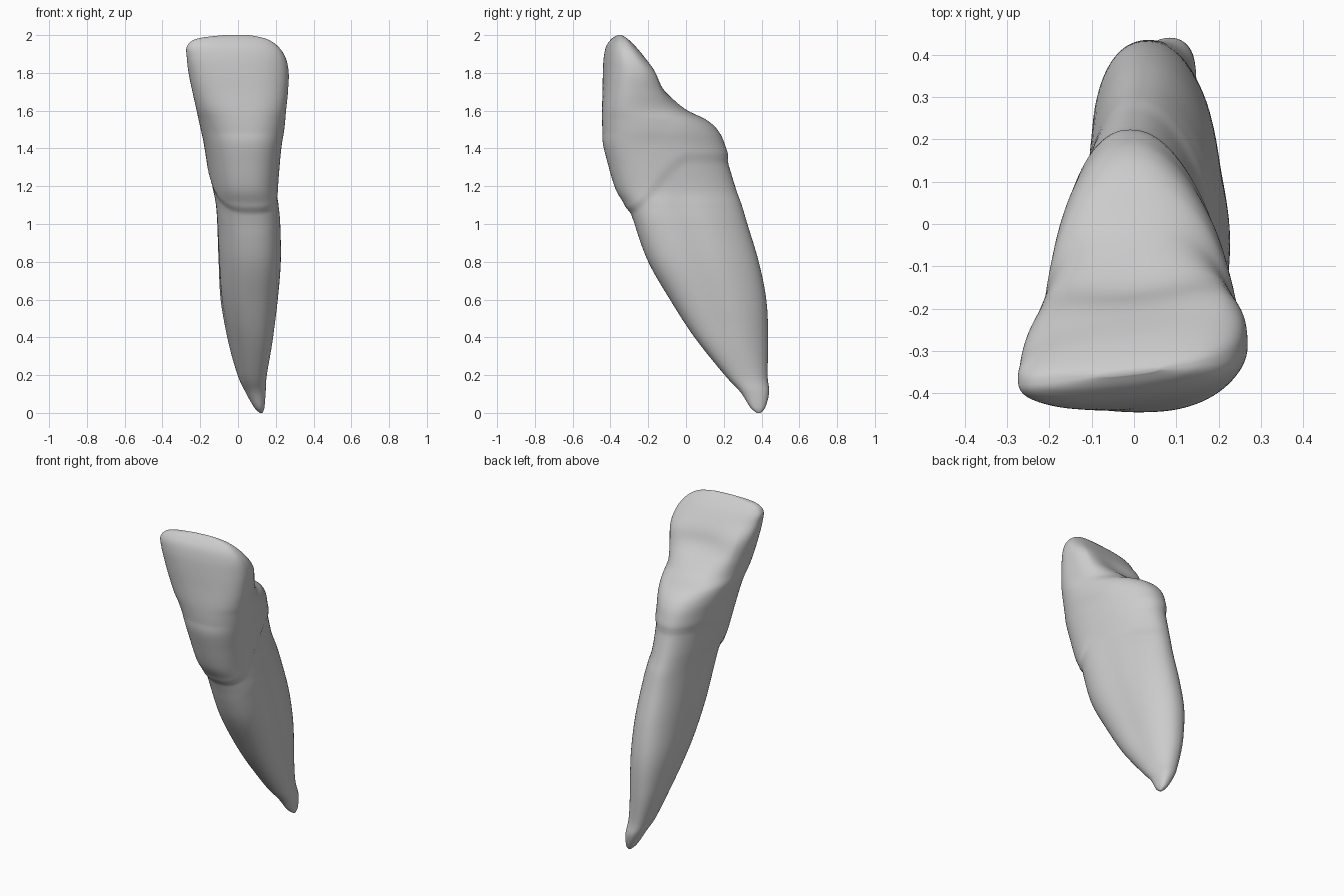
import bpy, bmesh, math

if "Cube" in bpy.data.objects:
    bpy.data.objects.remove(bpy.data.objects["Cube"])

# Silhouette sections: z, x left, x right, y front, y back
ROWS = [
    (0.00, 0.115, 0.13, 0.375, 0.395),
    (0.03, 0.085, 0.14, 0.34, 0.42),
    (0.11, 0.04, 0.146, 0.288, 0.44),
    (0.20, 0.00, 0.15, 0.205, 0.432),
    (0.40, -0.055, 0.18, 0.045, 0.435),
    (0.60, -0.095, 0.205, -0.085, 0.425),
    (0.80, -0.11, 0.22, -0.20, 0.385),
    (1.00, -0.12, 0.216, -0.275, 0.325),
    (1.10, -0.128, 0.207, -0.318, 0.295),
    (1.20, -0.145, 0.20, -0.375, 0.26),
    (1.40, -0.18, 0.22, -0.435, 0.207),
    (1.49, -0.20, 0.235, -0.442, 0.17),
    (1.55, -0.213, 0.243, -0.445, 0.11),
    (1.61, -0.225, 0.25, -0.445, 0.00),
    (1.70, -0.243, 0.262, -0.44, -0.08),
    (1.80, -0.262, 0.268, -0.435, -0.145),
    (1.88, -0.271, 0.252, -0.428, -0.22),
    (1.94, -0.27, 0.212, -0.414, -0.275),
    (1.98, -0.22, 0.15, -0.386, -0.317),
    (2.00, -0.08, 0.06, -0.357, -0.343),
]
STEPS, SIDES = 9, 96


def smooth(t):
    t = min(1.0, max(0.0, t))
    return t * t * (3 - 2 * t)


def spline(i, t):
    # Catmull-Rom interpolation between neighbouring sections
    a, b = ROWS[max(i - 1, 0)], ROWS[i]
    c, d = ROWS[i + 1], ROWS[min(i + 2, len(ROWS) - 1)]
    return [0.5 * (2 * q + (r - p) * t + (2 * p - 5 * q + 4 * r - s) * t * t
                   + (3 * q - p - 3 * r + s) * t ** 3) for p, q, r, s in zip(a, b, c, d)]


def ring(z, xl, xr, yf, yb):
    edge = smooth((z - 1.4) / 0.5)
    taper = 0.2 * smooth(z / 1.3) * (1 - smooth((z - 1.5) / 0.4))
    n = 2.2 + 0.4 * edge
    scoop = 0.045 * math.exp(-((z - 1.75) / 0.1) ** 2)
    shape = []
    for k in range(SIDES):
        a = 2 * math.pi * k / SIDES
        c, s = math.cos(a), math.sin(a)
        u = math.copysign(abs(c) ** (2 / n), c)
        v = math.copysign(abs(s) ** (2 / n), s)
        shape.append((u * (1 - taper * v), v))
    m = max(abs(u) for u, v in shape)
    cx, hx, cy, hy = (xl + xr) / 2, (xr - xl) / 2, (yf + yb) / 2, (yb - yf) / 2
    points = []
    for u, v in shape:
        u /= m
        # shallow groove along the sides of the root
        groove = 0.05 * math.exp(-(v / 0.3) ** 2) * smooth((z - 0.2) / 0.3) * smooth((1.3 - z) / 0.2)
        # small step where the crown overlaps the root along the curved gum line
        d = z - (1.07 + 0.28 * smooth((cy + hy * v + 0.32) / 0.34))
        step = smooth((d + 0.025) / 0.05)
        k = 1 + 0.025 * step * max(0, 1 - d / 0.25) - 0.02 * (1 - step) * max(0, 1 + d / 0.15)
        x = cx + hx * u * k * (1 - groove) - 0.03 * v * (1 - edge) * smooth(z / 0.4)
        y = cy + hy * v * k
        # hollow tongue side and slightly turned biting edge
        y -= scoop * max(0, v) * max(0, 1 - (u / 0.8) ** 2)
        y += 0.11 * edge * (x - cx)
        points.append((x, y, z))
    return points


# Whole tooth: crown and root lofted as one skin
bm = bmesh.new()
sections = [spline(i, j / STEPS) for i in range(len(ROWS) - 1) for j in range(STEPS)] + [ROWS[-1]]
rings = [[bm.verts.new(p) for p in ring(*s)] for s in sections]
for lo, hi in zip(rings, rings[1:]):
    for k in range(SIDES):
        n = (k + 1) % SIDES
        bm.faces.new((lo[k], lo[n], hi[n], hi[k]))
bm.faces.new(rings[0][::-1])
bm.faces.new(rings[-1])
for f in bm.faces:
    f.smooth = True
mesh = bpy.data.meshes.new("incisor_tooth")
bm.to_mesh(mesh)
bm.free()
tooth = bpy.data.objects.new("incisor_tooth", mesh)
bpy.context.collection.objects.link(tooth)
